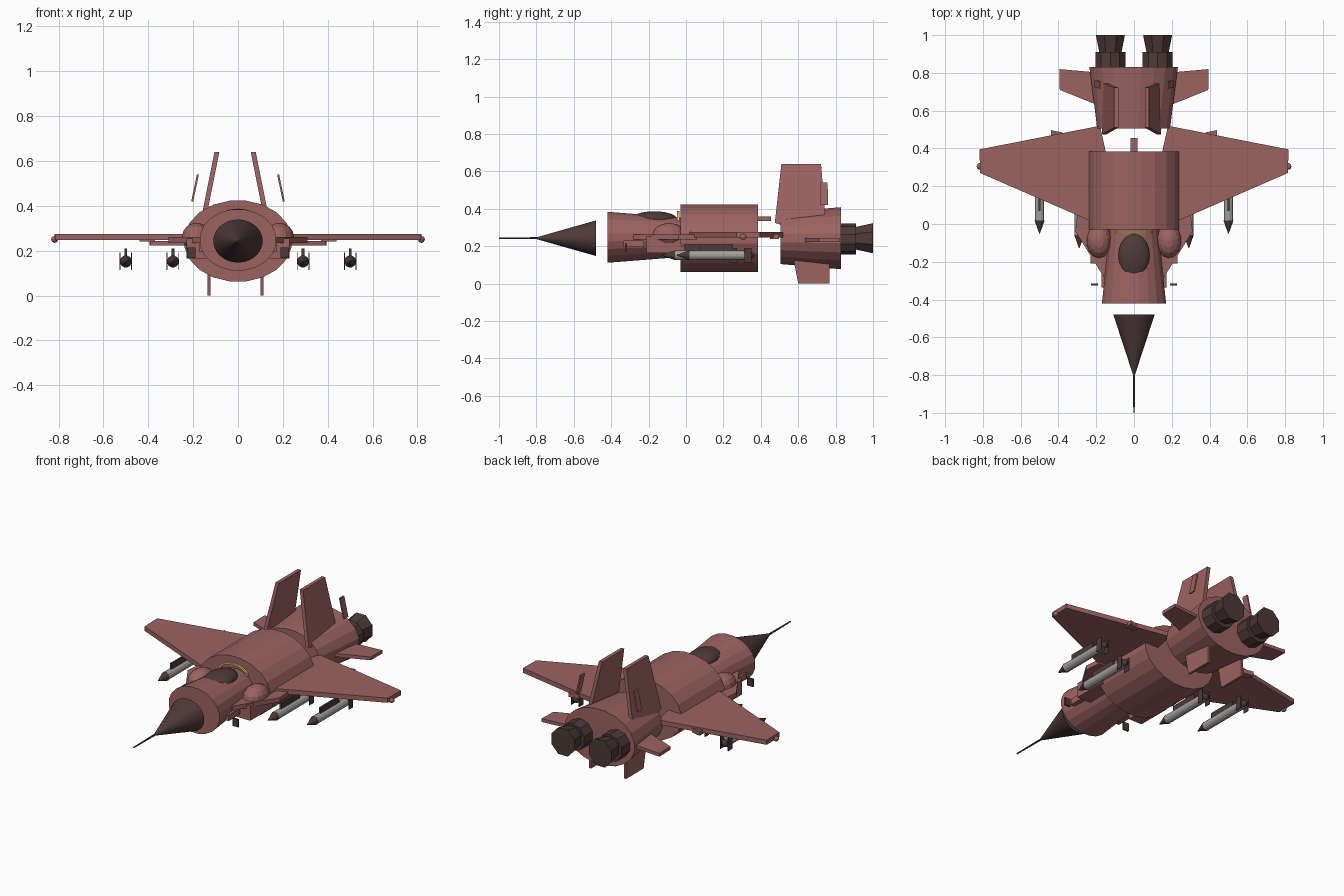
import bpy, bmesh, math
from mathutils import Vector

if "Cube" in bpy.data.objects:
    bpy.data.objects.remove(bpy.data.objects["Cube"])


def mat(name, c):
    m = bpy.data.materials.new(name)
    m.diffuse_color = (*c, 1)
    m.use_nodes = True
    m.node_tree.nodes["Principled BSDF"].inputs["Base Color"].default_value = m.diffuse_color
    return m


RED = mat("red", (0.33, 0.125, 0.12))
DARK = mat("dark", (0.075, 0.042, 0.04))
GREY = mat("grey", (0.36, 0.35, 0.34))
YELLOW = mat("yellow", (0.75, 0.55, 0.15))


def finish(name, bm, m, smooth=False):
    bmesh.ops.recalc_face_normals(bm, faces=bm.faces)
    me = bpy.data.meshes.new(name)
    bm.to_mesh(me)
    bm.free()
    me.materials.append(m)
    for p in me.polygons:
        p.use_smooth = smooth
    ob = bpy.data.objects.new(name, me)
    bpy.context.collection.objects.link(ob)
    return ob


def loft(name, m, cx, cz, sections, n=20):
    """Capped elliptical tube along y; sections are (y, rx, rz)."""
    bm = bmesh.new()
    rings = []
    for y, rx, rz in sections:
        rings.append([bm.verts.new((cx + rx * math.cos(2 * math.pi * (i + .5) / n), y,
                                    cz + rz * math.sin(2 * math.pi * (i + .5) / n)))
                      for i in range(n)])
    for a, b in zip(rings, rings[1:]):
        for i in range(n):
            j = (i + 1) % n
            bm.faces.new((a[i], a[j], b[j], b[i]))
    bm.faces.new(rings[0])
    bm.faces.new(rings[-1])
    return finish(name, bm, m)


def slab(name, m, lower, upper):
    """Solid between two matching outlines."""
    bm = bmesh.new()
    a = [bm.verts.new(p) for p in lower]
    b = [bm.verts.new(p) for p in upper]
    bm.faces.new(a)
    bm.faces.new(b)
    for i in range(len(a)):
        j = (i + 1) % len(a)
        bm.faces.new((a[i], a[j], b[j], b[i]))
    return finish(name, bm, m)


def flat(name, m, s, pts, z0, z1):
    """Horizontal plate from an (x, y) outline, on side s."""
    return slab(name, m, [(s * x, y, z0) for x, y in pts], [(s * x, y, z1) for x, y in pts])


def upright(name, m, s, pts, x, t, lean=0.0, zref=0.0, off=0.0):
    """Upright plate from a (y, z) outline, leaning in x with height."""
    def side(d):
        return [(s * (x + d + lean * (z - zref)) + off, y, z) for y, z in pts]
    return slab(name, m, side(-t / 2), side(t / 2))


def box(name, m, x0, x1, y0, y1, z0, z1):
    return flat(name, m, 1, [(x0, y0), (x1, y0), (x1, y1), (x0, y1)], z0, z1)


def ball(name, m, c, r, u=12, v=8):
    bm = bmesh.new()
    bmesh.ops.create_uvsphere(bm, u_segments=u, v_segments=v, radius=1)
    for w in bm.verts:
        w.co = Vector(c) + Vector([a * b for a, b in zip(w.co, r)])
    return finish(name, bm, m)


CZ = 0.243
# Fuselage: probe, nose and three separate barrels
loft("nose_probe", DARK, 0, CZ, [(-1, .004, .004), (-.79, .006, .006)], 8)
loft("nose_cone", DARK, 0, CZ, [(-.805, .003, .003), (-.48, .11, .096)], 32)
loft("front_fuselage", RED, 0, .248, [(-.42, .172, .138), (-.03, .13, .107)])
loft("mid_fuselage", RED, 0, CZ, [(-.03, .242, .182), (.385, .242, .182)])
loft("rear_fuselage", RED, -.002, CZ, [(.505, .195, .14), (.83, .237, .168)])
box("spine_stub", RED, -.018, .018, .37, .455, .335, .36)

# Cockpit canopy and its yellow frame
ball("canopy", DARK, (0, -.17, .345), (.083, .122, .042), 20, 12)
bm = bmesh.new()
arcs = []
for k in range(9):
    a = math.pi * k / 8
    arcs.append([bm.verts.new((rx * math.cos(a), y, .335 + rz * math.sin(a)))
                 for rx, rz, y in ((.098, .053, -.048), (.098, .053, -.036),
                                   (.086, .043, -.036), (.086, .043, -.048))])
for a, b in zip(arcs, arcs[1:]):
    for i in range(4):
        j = (i + 1) % 4
        bm.faces.new((a[i], a[j], b[j], b[i]))
bm.faces.new(arcs[0])
bm.faces.new(arcs[-1])
finish("canopy_frame", bm, YELLOW)

for s, tag in ((-1, "left"), (1, "right")):
    # Main wing, tip light and trailing edge fairing
    flat(tag + "_wing", RED, s, [(.15, -.02), (.24, .02), (.815, .27), (.818, .395),
                                 (.18, .52), (.15, .385)], .247, .275)
    ball(tag + "_wing_tip_light", RED, (s * .818, .305, .25), (.015, .018, .015))
    flat(tag + "_flap_fairing", RED, s, [(.37, .45), (.38, .485), (.44, .497), (.44, .45)],
         .24, .265)
    # Leading edge root extension, intake and shoulder bulge
    flat(tag + "_root_extension", RED, s, [(.13, -.28), (.16, -.28), (.31, -.04),
                                           (.30, .06), (.13, .06)], .235, .262)
    box(tag + "_intake", RED, s * .14, s * .23, -.21, 0, .165, .255)
    ball(tag + "_shoulder_bulge", RED, (s * .185, -.09, .262), (.066, .09, .062), 14, 8)
    box(tag + "_nose_panel", RED, s * .14, s * .172, -.335, -.225, .195, .232)
    box(tag + "_nose_vane", DARK, s * .19, s * .228, -.325, -.315, .168, .215)
    # Tail surfaces
    flat(tag + "_tailplane", RED, s, [(.17, .62), (.393, .71), (.395, .82), (.17, .80)],
         .224, .244)
    upright(tag + "_tail_fin", RED, s, [(.475, .325), (.51, .64), (.722, .64), (.745, .36),
                                        (.52, .31)], .131, .022, -.2, .39, -.013)
    upright(tag + "_rudder_plate", RED, s, [(.72, .42), (.718, .54), (.757, .54), (.76, .42)],
            .204, .009, -.21, .42)
    upright(tag + "_ventral_fin", RED, s, [(.575, .13), (.6, 0), (.768, 0), (.768, .13)],
            .118, .014, 0, 0, -.011)
    # Engine nozzle: collar then flared end
    loft(tag + "_nozzle_collar", DARK, s * .125, CZ - .005, [(.80, .083, .083), (.91, .083, .083)], 10)
    loft(tag + "_nozzle", DARK, s * .125, CZ, [(.91, .064, .066), (1, .083, .087)], 8)
    # Missiles under the wing
    for x, y, pos in ((.29, -.127, "inner"), (.5, -.05, "outer")):
        n = f"{tag}_{pos}_missile"
        zc = .152
        loft(n + "_tip", DARK, s * x, zc, [(y, .002, .002), (y + .068, .027, .027)], 12)
        loft(n + "_body", GREY, s * x, zc, [(y + .066, .025, .025), (y + .39, .025, .025)], 12)
        ball(n + "_tail", DARK, (s * x, y + .39, zc), (.02, .025, .02))
        box(n + "_pylon", DARK, s * x - .006, s * x + .006, y + .12, y + .3, .17, .21)
        for d in (-1, 1):
            box(n + "_fin", DARK, s * x + d * .026 - .002, s * x + d * .026 + .002,
                y + .36, y + .4, .113, .192)
